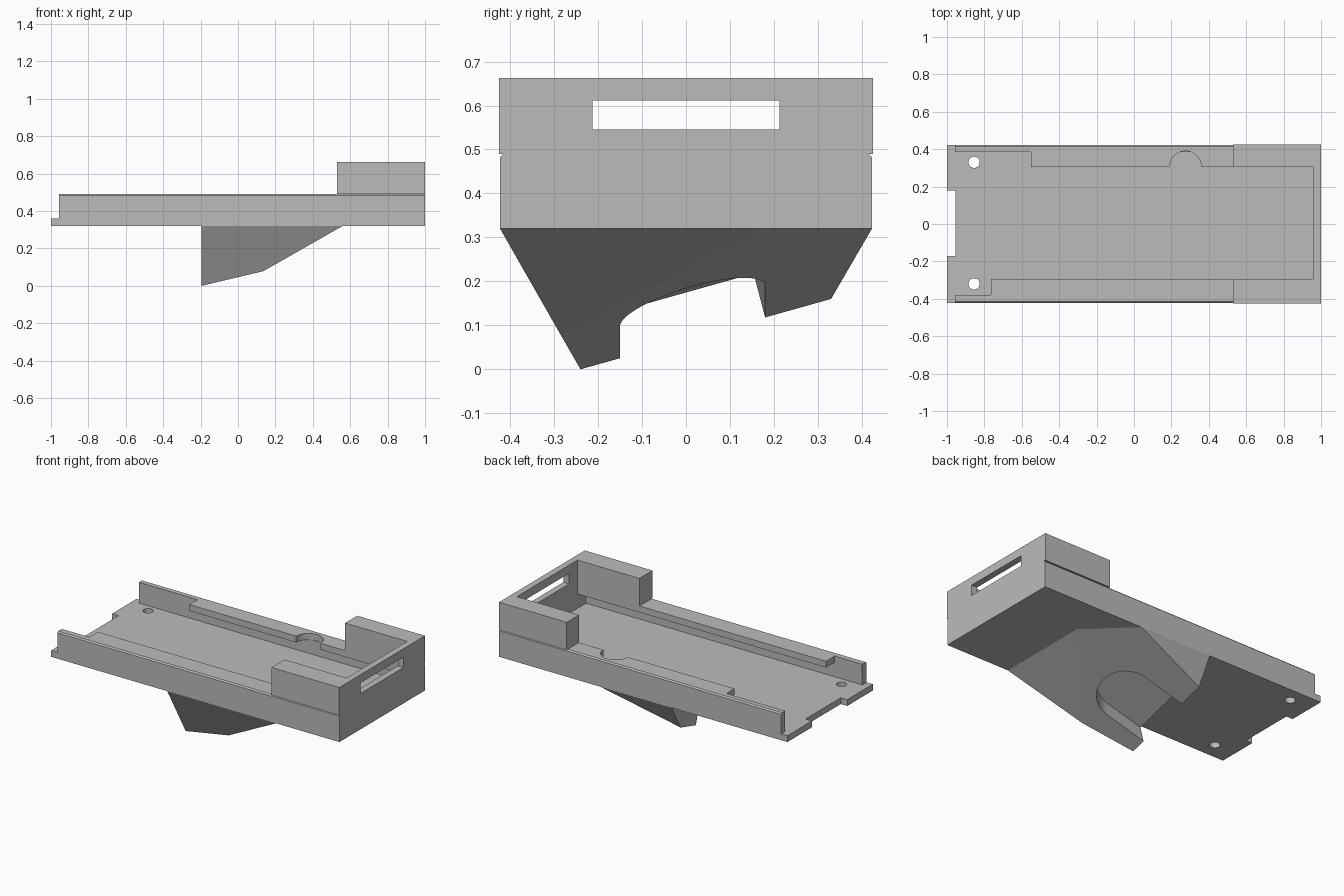
import bpy, bmesh
from math import cos, sin, pi
from mathutils import Vector

cube = bpy.data.objects.get("Cube")
if cube:
    bpy.data.objects.remove(cube, do_unlink=True)

grey = bpy.data.materials.new("plain grey")
grey.use_nodes = True
colour = (0.5, 0.5, 0.5, 1)
grey.diffuse_color = colour
grey.node_tree.nodes["Principled BSDF"].inputs["Base Color"].default_value = colour


def finish(name, bm):
    bmesh.ops.recalc_face_normals(bm, faces=bm.faces)
    mesh = bpy.data.meshes.new(name)
    bm.to_mesh(mesh)
    bm.free()
    mesh.materials.append(grey)
    obj = bpy.data.objects.new(name, mesh)
    bpy.context.collection.objects.link(obj)
    return obj


def solid(name, low, high, chamfer=0):
    """Prism between two matching outlines, with optional chamfer on the long outer top edges."""
    bm = bmesh.new()
    a = [bm.verts.new(p) for p in low]
    b = [bm.verts.new(p) for p in high]
    bm.faces.new(a)
    bm.faces.new(b)
    for i in range(len(a)):
        j = (i + 1) % len(a)
        bm.faces.new((a[i], a[j], b[j], b[i]))
    if chamfer:
        bmesh.ops.recalc_face_normals(bm, faces=bm.faces)
        outer = max(v.co.y for v in b)
        top = set(b)
        edges = [e for e in bm.edges if all(v in top and abs(v.co.y) > outer - 0.001 for v in e.verts)
                 and e.verts[0].co.y * e.verts[1].co.y > 0]
        bmesh.ops.bevel(bm, geom=edges, offset=chamfer, segments=1, affect='EDGES')
    return finish(name, bm)


def prism(name, outline, z0, z1, chamfer=0):
    return solid(name, [(x, y, z0) for x, y in outline], [(x, y, z1) for x, y in outline], chamfer)


def rect(x0, x1, y0, y1):
    return [(x0, y0), (x1, y0), (x1, y1), (x0, y1)]


def arc(cx, cy, r, start, end, steps):
    return [(cx + r * cos(start + (end - start) * i / steps),
             cy + r * sin(start + (end - start) * i / steps)) for i in range(steps + 1)]


def cut(target, cutter):
    cutter.hide_render = True
    cutter.hide_viewport = True
    cutter.display_type = 'WIRE'
    mod = target.modifiers.new(cutter.name, 'BOOLEAN')
    mod.operation = 'DIFFERENCE'
    mod.solver = 'EXACT'
    mod.object = cutter


W = 0.423              # half width of the tray
FLOOR, SLOT, TOP = 0.36, 0.45, 0.49
BASE = 0.32
INNER = 0.96           # inner side of the end wall
LIP_F, LIP_B = -0.295, 0.305

# Floor with a notch in the open end and two screw holes
floor = prism("tray_floor", [(-1, -W), (1, -W), (1, W), (-1, W),
                             (-1, 0.18), (-0.955, 0.18), (-0.955, -0.17), (-1, -0.17)], BASE, FLOOR)
for side, y in (("front", -0.32), ("back", 0.33)):
    cut(floor, prism(side + "_hole_cutter", arc(-0.855, y, 0.03, 0, 2 * pi, 32)[:-1], 0.2, 0.5))

# Walls around the slot
prism("tray_walls", [(-0.957, -W), (1, -W), (1, W), (-0.957, W),
                     (-0.957, 0.385), (INNER, 0.385), (INNER, -0.38), (-0.957, -0.38)], FLOOR, SLOT)

# Overhanging lips with a round thumb notch in the back one
lip = [(-0.957, -W), (1, -W), (1, W), (-0.957, W), (-0.957, 0.385), (-0.55, 0.385), (-0.55, LIP_B)]
lip += arc(0.275, LIP_B, 0.085, pi, 0, 24)
lip += [(INNER, LIP_B), (INNER, LIP_F), (-0.765, LIP_F), (-0.765, -0.38), (-0.957, -0.38)]
prism("retaining_lips", lip, SLOT, TOP, chamfer=0.008)

# Raised collar around the closed end, with a window
collar = prism("end_collar", [(0.53, -0.425), (1, -0.425), (1, 0.425), (0.53, 0.425),
                              (0.53, LIP_B), (INNER, LIP_B), (INNER, LIP_F), (0.53, LIP_F)], TOP, 0.663)
cut(collar, prism("window_cutter", rect(0.9, 1.1, -0.213, 0.213), 0.545, 0.611))

# Wedge-shaped mount underneath
bm = bmesh.new()
for p in [(-0.195, -0.24, 0), (-0.195, 0.33, 0.16), (-0.195, -W, BASE), (-0.195, W, BASE),
          (0.135, -0.285, 0.078), (0.56, -W, BASE), (0.56, 0.174, BASE), (0.3, W, BASE)]:
    bm.verts.new(p)
bmesh.ops.convex_hull(bm, input=bm.verts)
bmesh.ops.dissolve_limit(bm, angle_limit=0.03, verts=bm.verts, edges=bm.edges)
mount = finish("mount_wedge", bm)

# Round-ended slot sunk square into the slanted underside
normal = Vector((-0.27, -0.281, 1)).normalized()
u_shape = [(-0.5, -0.15)] + arc(0.07, 0.015, 0.165, -pi / 2, pi / 2, 32) + [(-0.5, 0.18)]
on_plane = [Vector((x, y, 0.12 + 0.27 * x + 0.281 * y)) for x, y in u_shape]
cut(mount, solid("mount_slot_cutter", [p - normal * 0.1 for p in on_plane],
                 [p + normal * 0.1 for p in on_plane]))
